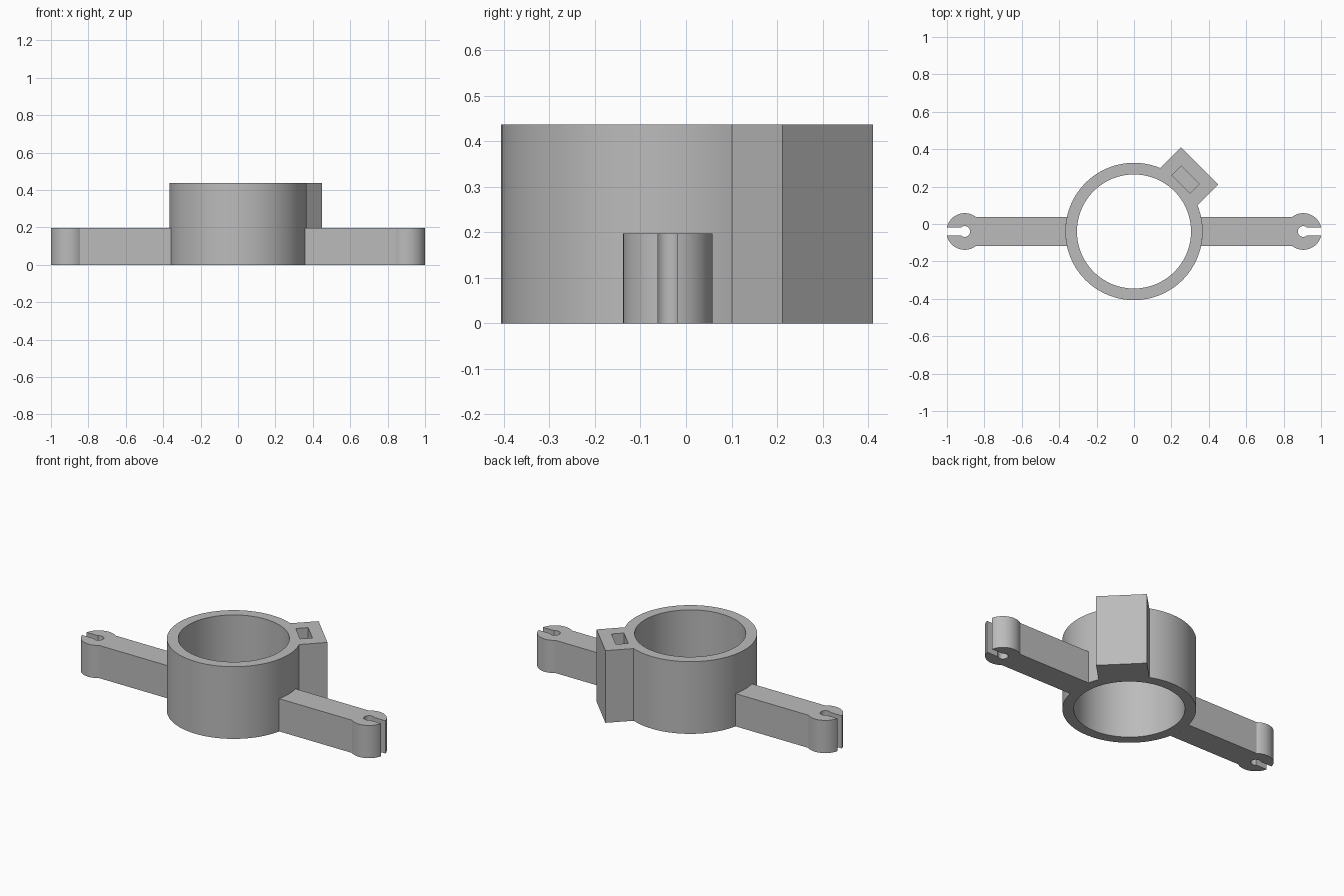
import bpy, bmesh
from math import sin, cos, asin, acos, pi
from mathutils import Matrix, Vector

if "Cube" in bpy.data.objects:
    bpy.data.objects.remove(bpy.data.objects["Cube"], do_unlink=True)

CY = -0.04                      # ring centre in y
R_OUT, R_IN, HEIGHT = 0.367, 0.305, 0.437
ARM_W, ARM_H = 0.078, 0.198     # arm half width and height
HEAD_X, HEAD_R = 0.905, 0.098
HOLE_R, SLOT_W = 0.029, 0.021
BLOCK_W, BLOCK_R = 0.14, 0.497  # clamp block half width and reach

grey = bpy.data.materials.new("plain grey")
grey.use_nodes = True
colour = (0.5, 0.5, 0.5, 1)
grey.diffuse_color = colour
grey.node_tree.nodes["Principled BSDF"].inputs["Base Color"].default_value = colour


def arc(cx, r, a0, a1, n):
    return [(cx + r * cos(a0 + (a1 - a0) * i / n), r * sin(a0 + (a1 - a0) * i / n))
            for i in range(n + 1)]


def prism(name, outline, z0, z1, matrix):
    """Extrude a flat outline between two heights, then place it."""
    bm = bmesh.new()
    face = bm.faces.new([bm.verts.new((x, y, z0)) for x, y in outline])
    top = bmesh.ops.extrude_face_region(bm, geom=[face])["geom"]
    bmesh.ops.translate(bm, vec=(0, 0, z1 - z0),
                        verts=[g for g in top if isinstance(g, bmesh.types.BMVert)])
    bm.transform(matrix)
    bmesh.ops.recalc_face_normals(bm, faces=bm.faces)
    mesh = bpy.data.meshes.new(name)
    bm.to_mesh(mesh)
    bm.free()
    mesh.materials.append(grey)
    obj = bpy.data.objects.new(name, mesh)
    bpy.context.collection.objects.link(obj)
    return obj


def activate(obj):
    bpy.ops.object.select_all(action='DESELECT')
    obj.select_set(True)
    bpy.context.view_layer.objects.active = obj


def cut(obj, cutter):
    mod = obj.modifiers.new("cut", 'BOOLEAN')
    mod.operation, mod.solver, mod.object = 'DIFFERENCE', 'EXACT', cutter
    activate(obj)
    bpy.ops.object.modifier_apply(modifier=mod.name)
    bpy.data.objects.remove(cutter, do_unlink=True)


def smooth(obj):
    activate(obj)
    bpy.ops.object.shade_smooth_by_angle(angle=pi / 6)


centre = Matrix.Translation((0, CY, 0))
diagonal = centre @ Matrix.Rotation(pi / 4, 4, 'Z')

# Ring body with the clamp block on its back left side
a = asin(BLOCK_W / R_OUT)
body = arc(0, R_OUT, a, 2 * pi - a, 96) + [(BLOCK_R, -BLOCK_W), (BLOCK_R, BLOCK_W)]
ring = prism("clamp_ring", body, 0, HEIGHT, diagonal)
cut(ring, prism("bore_cutter", arc(0, R_IN, 0, 2 * pi, 96)[:-1], -0.1, 0.6, centre))

# Nut pocket open at the top, crossed by the screw hole
pocket = [(0.357, -0.068), (0.426, -0.068), (0.426, 0.068), (0.357, 0.068)]
cut(ring, prism("pocket_cutter", pocket, 0.145, 0.6, diagonal))
across = diagonal @ Matrix.Translation((0, 0, 0.22)) @ Matrix.Rotation(pi / 2, 4, 'Y')
cut(ring, prism("screw_cutter", arc(0, 0.043, 0, 2 * pi, 40)[:-1], 0.2, 0.6, across))
smooth(ring)

# Arms: fitted to the ring, ending in a round head with a keyhole slot
b = asin(ARM_W / R_OUT)
neck = pi - asin(ARM_W / HEAD_R)
lip = asin(SLOT_W / HEAD_R)
key = asin(SLOT_W / HOLE_R)
arm = (arc(0, R_OUT, -b, b, 12)
       + arc(HEAD_X, HEAD_R, neck, lip, 24)
       + arc(HEAD_X, HOLE_R, key, 2 * pi - key, 24)
       + arc(HEAD_X, HEAD_R, -lip, -neck, 24))
for name, turn in (("left_arm", 0), ("right_arm", pi)):
    smooth(prism(name, arm, 0, ARM_H, centre @ Matrix.Rotation(turn, 4, 'Z')))
